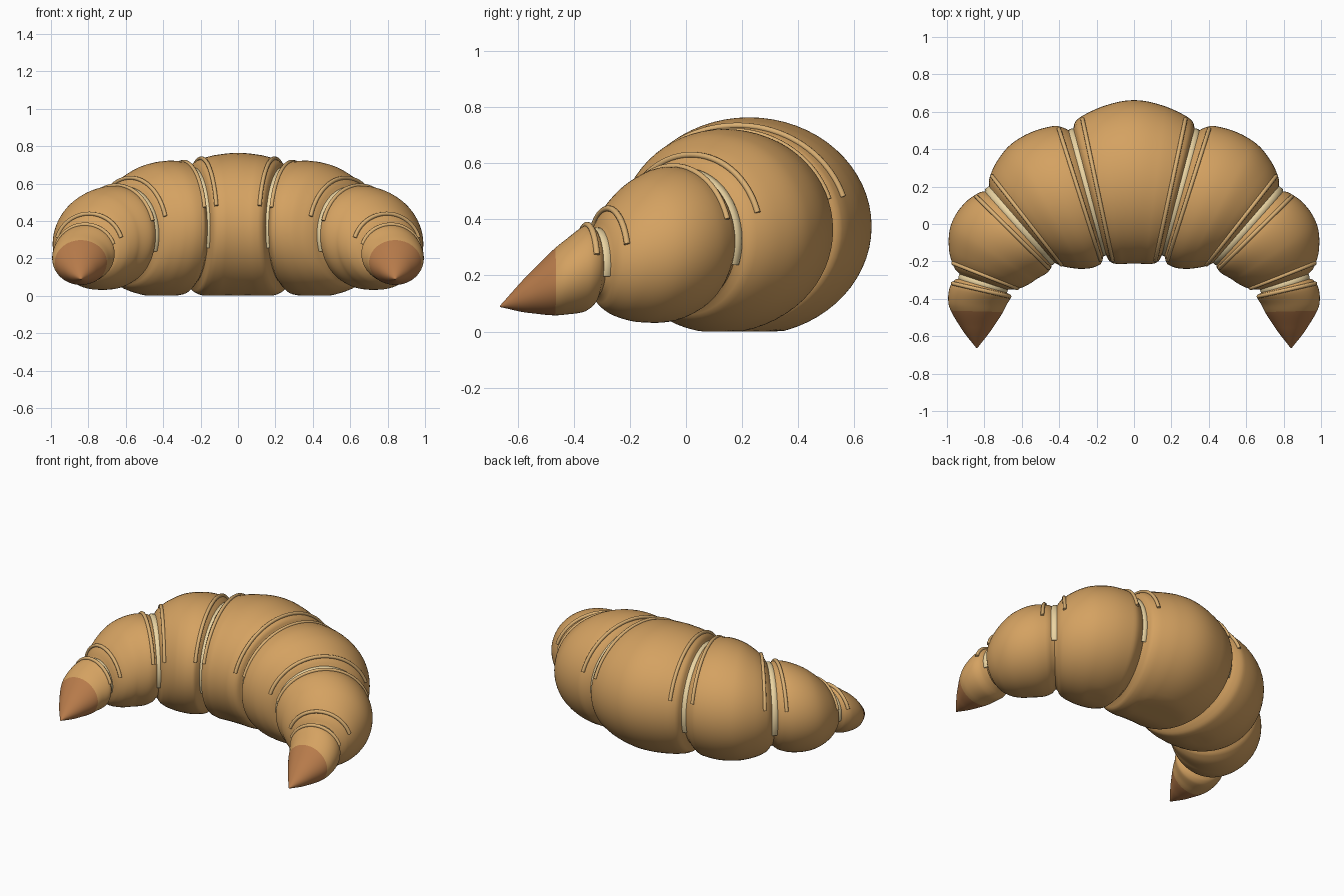
import bpy, bmesh
from math import sin, cos, radians, pi
from mathutils import Vector

if "Cube" in bpy.data.objects:
    bpy.data.objects.remove(bpy.data.objects["Cube"])

# Spine, centre to tip: t, x, y, z, tilt in degrees, height ratio
SPINE = [
    (0.0, 0.0, 0.225, 0.375, 0, 0.89),
    (1.0, 0.245, 0.17, 0.365, 15, 0.91),
    (1.5, 0.46, 0.10, 0.352, 28, 0.92),
    (2.0, 0.608, -0.01, 0.325, 41.5, 0.95),
    (2.5, 0.755, -0.155, 0.29, 57, 0.96),
    (3.0, 0.807, -0.32, 0.24, 73, 0.95),
    (3.4, 0.84, -0.45, 0.185, 88, 0.86),
    (4.0, 0.84, -0.663, 0.09, 92, 0.85),
]
SPINE.insert(0, (-1, -0.245, 0.17, 0.365, -15, 0.91))
# Half width along the spine; grooves at t = 1, 2, 3
WIDTH = [(-0.5, 0.425), (0, 0.437), (0.5, 0.425), (0.8, 0.405), (0.93, 0.383), (1, 0.335),
         (1.06, 0.36), (1.15, 0.39), (1.3, 0.397), (1.5, 0.385), (1.75, 0.345),
         (1.93, 0.295), (2, 0.255), (2.08, 0.277), (2.22, 0.288), (2.5, 0.268),
         (2.75, 0.225), (2.92, 0.17), (3, 0.12), (3.06, 0.153), (3.15, 0.165),
         (3.35, 0.153), (3.7, 0.085), (4, 0.003)]


def interp(rows, t, col):
    """Smooth monotone interpolation of one table column."""
    n = len(rows)
    i = next((k for k in range(n - 1) if t <= rows[k + 1][0]), n - 2)

    def slope(k):
        return (rows[k + 1][col] - rows[k][col]) / (rows[k + 1][0] - rows[k][0])

    def tangent(k):
        if k == 0:
            return slope(0)
        if k == n - 1:
            return slope(n - 2)
        a, b = slope(k - 1), slope(k)
        return 2 * a * b / (a + b) if a * b > 0 else 0.0

    h = rows[i + 1][0] - rows[i][0]
    u = (t - rows[i][0]) / h
    return ((2*u**3 - 3*u*u + 1) * rows[i][col] + (u**3 - 2*u*u + u) * h * tangent(i)
            + (3*u*u - 2*u**3) * rows[i + 1][col] + (u**3 - u*u) * h * tangent(i + 1))


def surface(t, angle, offset=0.0):
    """Point on the dough surface; negative t is the mirrored half."""
    side = -1 if t < 0 else 1
    x, y, z, tilt, ratio = (interp(SPINE, abs(t), c) for c in range(1, 6))
    w = interp(WIDTH, abs(t), 1)
    tilt = radians(tilt)
    r = (w + offset) * cos(angle)
    return Vector((side * (x + r * sin(tilt)), y + r * cos(tilt),
                   max(0.0, z + (w * ratio + offset) * sin(angle))))


def material(name, color):
    m = bpy.data.materials.new(name)
    m.diffuse_color = (*color, 1)
    m.use_nodes = True
    m.node_tree.nodes["Principled BSDF"].inputs["Base Color"].default_value = m.diffuse_color
    return m


crust = material("golden_crust", (0.66, 0.36, 0.12))
dark = material("toasted_tip", (0.48, 0.20, 0.07))
cream = material("pale_layer", (0.83, 0.66, 0.36))
ridge_mat = material("ridge_crust", (0.70, 0.43, 0.17))

# Rolled dough body with toasted tips
SIDES, STEP = 64, 40
bm = bmesh.new()
ts = [i / STEP for i in range(-4 * STEP, 4 * STEP + 1)]
rings = [[bm.verts.new(surface(t, 2 * pi * k / SIDES)) for k in range(SIDES)] for t in ts]
for i in range(len(ts) - 1):
    for k in range(SIDES):
        n = (k + 1) % SIDES
        f = bm.faces.new((rings[i][k], rings[i][n], rings[i + 1][n], rings[i + 1][k]))
        f.material_index = int(abs(ts[i] + ts[i + 1]) / 2 > 3.45)
for ring in (rings[0], rings[-1]):
    bm.faces.new(ring).material_index = 1
bmesh.ops.recalc_face_normals(bm, faces=bm.faces)
mesh = bpy.data.meshes.new("dough_body")
bm.to_mesh(mesh)
bm.free()
body = bpy.data.objects.new("dough_body", mesh)
bpy.context.collection.objects.link(body)
mesh.materials.append(crust)
mesh.materials.append(dark)
bpy.context.view_layer.objects.active = body
body.select_set(True)
bpy.ops.object.shade_smooth_by_angle(angle=radians(50))


def arc_tube(name, t, start, end, offset, radius, mat):
    """Thin cord following the surface across the roll."""
    cu = bpy.data.curves.new(name, 'CURVE')
    cu.dimensions = '3D'
    cu.bevel_depth = radius
    cu.bevel_resolution = 3
    cu.use_fill_caps = True
    sp = cu.splines.new('POLY')
    n = 40
    sp.points.add(n)
    for i in range(n + 1):
        p = surface(t, radians(start + (end - start) * i / n), offset)
        sp.points[i].co = (*p, 1)
    sp.use_smooth = True
    cu.materials.append(mat)
    bpy.context.collection.objects.link(bpy.data.objects.new(name, cu))


# Pale layers in the grooves and thin ridges beside them
for side, label in ((1, "right"), (-1, "left")):
    for g, before, after in ((1, 0.17, 0.12), (2, 0.12, 0.13), (3, 0.13, 0.10)):
        arc_tube(f"groove_layer_{label}_{g}", side * g, -20, 200, -0.015, 0.033, cream)
        arc_tube(f"inner_ridge_{label}_{g}", side * (g - before), 18, 162, 0.003, 0.011, ridge_mat)
        arc_tube(f"outer_ridge_{label}_{g}", side * (g + after), 18, 162, 0.003, 0.011, ridge_mat)
